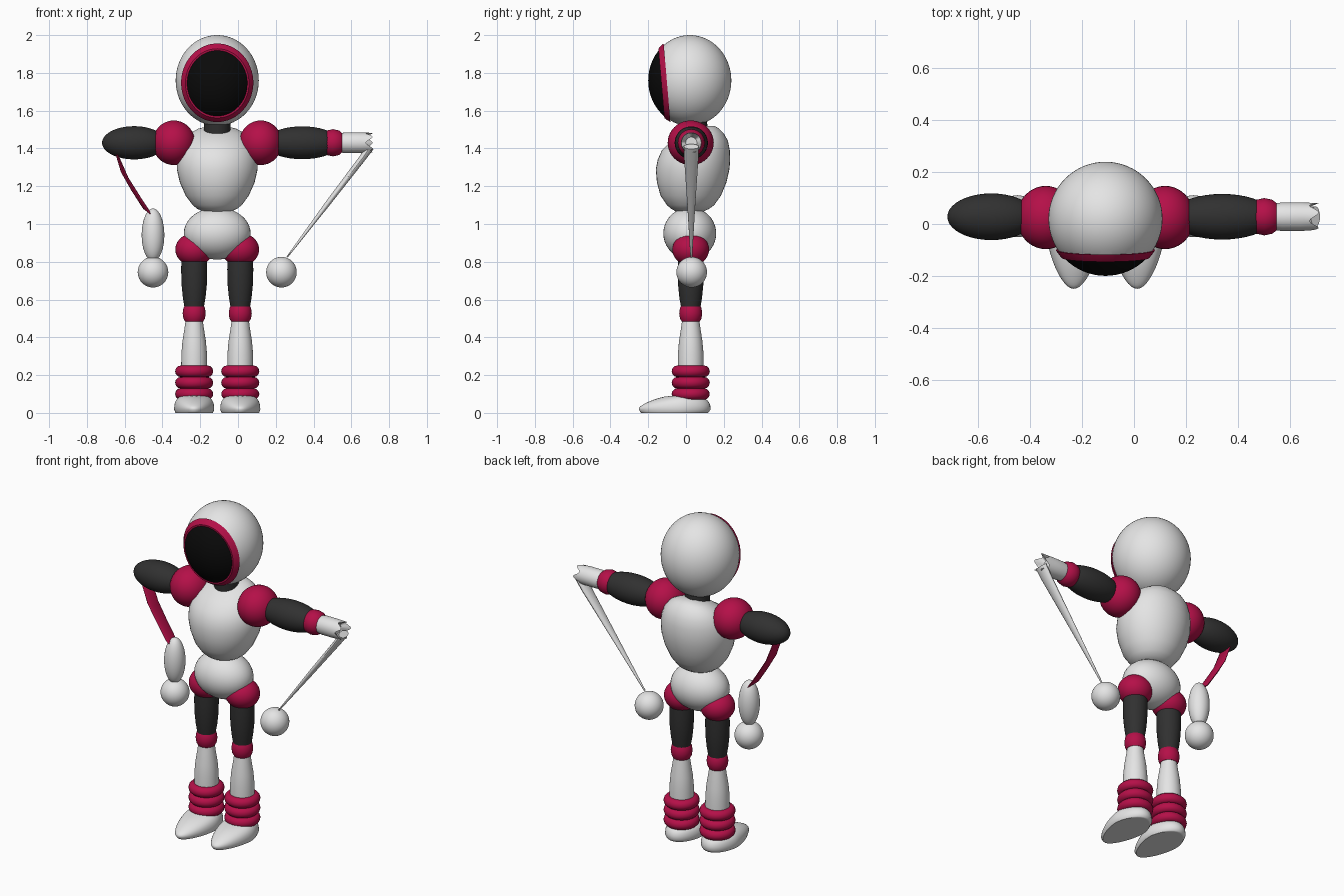
import bpy, bmesh, math
from mathutils import Vector, Matrix

cube = bpy.data.objects.get("Cube")
if cube:
    bpy.data.objects.remove(cube, do_unlink=True)

X, Y, Z = Vector((1, 0, 0)), Vector((0, 1, 0)), Vector((0, 0, 1))
MID = -0.11      # body centre line in x
DEPTH = 0.025    # centre of the limbs in y


def material(name, r, g, b, rough=0.6):
    m = bpy.data.materials.new(name)
    m.use_nodes = True
    m.diffuse_color = (r, g, b, 1)
    bsdf = m.node_tree.nodes["Principled BSDF"]
    bsdf.inputs["Base Color"].default_value = (r, g, b, 1)
    bsdf.inputs["Roughness"].default_value = rough
    return m


WHITE = material("suit white", 0.78, 0.78, 0.78)
CRIMSON = material("crimson", 0.46, 0.005, 0.065)
CHARCOAL = material("charcoal", 0.03, 0.03, 0.03)
BLACK = material("visor black", 0.003, 0.003, 0.003)


def finish(name, bm, mat, angle=40):
    bmesh.ops.recalc_face_normals(bm, faces=bm.faces)
    mesh = bpy.data.meshes.new(name)
    bm.to_mesh(mesh)
    bm.free()
    mesh.materials.append(mat)
    mesh.shade_smooth()
    mesh.set_sharp_from_angle(angle=math.radians(angle))
    ob = bpy.data.objects.new(name, mesh)
    bpy.context.collection.objects.link(ob)
    return ob


def ball(centre, radii, segments=40):
    bm = bmesh.new()
    place = Matrix.Translation(centre) @ Matrix.Diagonal((*radii, 1))
    bmesh.ops.create_uvsphere(bm, u_segments=segments, v_segments=segments // 2,
                              radius=1, matrix=place)
    return bm


def ellipsoid(name, mat, centre, radii):
    return finish(name, ball(centre, radii), mat)


def loft(name, mat, stations, u, v, count=32, jag=None):
    """Skin elliptical rings (centre, radius along u, radius along v).
    jag = (ring index, offset vector) pushes that ring into a ragged edge."""
    bm = bmesh.new()
    rings = []
    for k, (c, ru, rv) in enumerate(stations):
        ring = []
        for i in range(count):
            a = math.tau * i / count
            p = Vector(c) + u * (ru * math.cos(a)) + v * (rv * math.sin(a))
            if jag and jag[0] == k:
                p += jag[1] * math.cos(5 * a)
            ring.append(bm.verts.new(p))
        rings.append(ring)
    for a, b in zip(rings, rings[1:]):
        for i in range(count):
            j = (i + 1) % count
            bm.faces.new((a[i], a[j], b[j], b[i]))
    bm.faces.new(rings[0])
    bm.faces.new(rings[-1])
    return finish(name, bm, mat)


def column(name, mat, x, profile):
    """Upright round part from (height, radius) pairs."""
    return loft(name, mat, [((x, DEPTH, z), r, r) for z, r in profile], X, Y)


def torus(name, mat, centre, major, minor):
    bm = bmesh.new()
    n, m = 36, 12
    verts = []
    for i in range(n):
        a = math.tau * i / n
        out = Vector((math.cos(a), math.sin(a), 0))
        verts.append([bm.verts.new(Vector(centre) + out * (major + minor * math.cos(math.tau * j / m))
                                   + Z * minor * math.sin(math.tau * j / m)) for j in range(m)])
    for i in range(n):
        for j in range(m):
            p, q = verts[i], verts[(i + 1) % n]
            bm.faces.new((p[j], q[j], q[(j + 1) % m], p[(j + 1) % m]))
    return finish(name, bm, mat)


# Head: one ellipsoid sliced into helmet shell, rim and visor by two tilted planes
FACE = Vector((0, -1, -0.085)).normalized()


def head_slice(name, mat, grow, front=None, back=None):
    bm = ball((MID, 0.02, 1.76), (0.22 * grow, 0.22 * grow, 0.24 * grow), 64)
    for y, outer in ((front, True), (back, False)):
        if y is None:
            continue
        cut = bmesh.ops.bisect_plane(bm, geom=bm.verts[:] + bm.edges[:] + bm.faces[:],
                                     plane_co=(MID, y, 1.74), plane_no=FACE,
                                     clear_outer=outer, clear_inner=not outer)
        edges = [e for e in cut["geom_cut"] if isinstance(e, bmesh.types.BMEdge)]
        bmesh.ops.contextual_create(bm, geom=edges)
    finish(name, bm, mat, 30)


head_slice("helmet", WHITE, 1.0, front=-0.1)
head_slice("visor_rim", CRIMSON, 1.03, front=-0.13, back=-0.1)
head_slice("visor", BLACK, 1.0, back=-0.125)
loft("neck", CHARCOAL, [((MID, 0.05, 1.44), 0.07, 0.07), ((MID, 0.04, 1.56), 0.07, 0.07)], X, Y)

# Torso: (height, depth centre, half width, half depth), leaning back at the top
TORSO = [(1.065, 0.02, 0.07, 0.07), (1.08, 0.022, 0.105, 0.1), (1.1, 0.024, 0.13, 0.125),
         (1.15, 0.025, 0.167, 0.16), (1.22, 0.03, 0.198, 0.184), (1.29, 0.035, 0.214, 0.195),
         (1.34, 0.042, 0.214, 0.192), (1.39, 0.052, 0.206, 0.18), (1.44, 0.072, 0.182, 0.15),
         (1.48, 0.09, 0.145, 0.11), (1.505, 0.105, 0.1, 0.07), (1.52, 0.12, 0.04, 0.03)]
loft("torso", WHITE, [((MID, y, z), rx, ry) for z, y, rx, ry in TORSO], X, Y, 40)
ellipsoid("pelvis", WHITE, (MID, 0.02, 0.95), (0.177, 0.14, 0.138))


def shoe(name, x):
    bm = ball((0, 0, 0), (1, 1, 1))
    for v in bm.verts:
        t = (v.co.y + 1) / 2                      # 0 at toe, 1 at heel
        wide = 0.075 + 0.035 * min(1, t * 1.6)
        tall = 0.05 + 0.05 * min(1, t * 1.7)
        dome = max(v.co.z, 0) ** 0.75
        # boxier plan and flat, slightly tucked sole
        plan = math.hypot(v.co.x, v.co.y)
        puff = plan ** -0.35 if plan > 0.01 else 1
        tuck = 0.96 if v.co.z < -0.01 else 1
        v.co = Vector((x + v.co.x * puff * wide * tuck,
                       -0.06 + v.co.y * puff * 0.19 * tuck,
                       0.018 + dome * (tall - 0.018) if v.co.z > -0.01
                       else 0.018 * max(0, 1 + 5 * v.co.z)))
    finish(name, bm, WHITE, 50)


# Legs and shoulders, same on both sides
for side, s in (("right", -1), ("left", 1)):
    x = MID + s * 0.122
    ellipsoid(side + "_hip", CRIMSON, (x, DEPTH, 0.865), (0.1, 0.097, 0.087))
    column(side + "_thigh", CHARCOAL, x, [(0.85, 0.066), (0.76, 0.069), (0.68, 0.067),
                                          (0.61, 0.06), (0.54, 0.048)])
    column(side + "_knee", CRIMSON, x, [(0.484, 0.048), (0.5, 0.057), (0.527, 0.061),
                                        (0.555, 0.057), (0.572, 0.048)])
    column(side + "_shin", WHITE, x, [(0.5, 0.044), (0.45, 0.051), (0.38, 0.062),
                                      (0.31, 0.068), (0.22, 0.069), (0.08, 0.066)])
    for k in range(3):
        torus(f"{side}_ankle_ring_{k + 1}", CRIMSON, (x, DEPTH, 0.1 + 0.06 * k), 0.07, 0.031)
    shoe(side + "_shoe", x)
    ellipsoid(side + "_shoulder", CRIMSON, (MID + s * 0.23, DEPTH, 1.43), (0.113, 0.122, 0.118))

# Left arm, held straight out with a ragged cuff
ellipsoid("left_upper_arm", CHARCOAL, (0.34, 0.028, 1.43), (0.2, 0.088, 0.087))


def sleeve(name, mat, profile, **extra):
    loft(name, mat, [((x, 0.028, 1.43), r, r) for x, r in profile], Y, Z, 40, **extra)


sleeve("left_elbow", CRIMSON, [(0.455, 0.05), (0.47, 0.065), (0.503, 0.072),
                               (0.535, 0.065), (0.552, 0.05)])
sleeve("left_forearm", WHITE, [(0.52, 0.048), (0.57, 0.055), (0.64, 0.055), (0.695, 0.053),
                               (0.66, 0.03)], jag=(3, X * 0.018))

# Stretched strips that hang from the arms
slant = Vector((0.8, 0, -0.6))
loft("left_stretched_strip", WHITE,
     [((0.7, 0.028, 1.41), 0.04, 0.022), ((0.66, 0.028, 1.35), 0.038, 0.018),
      ((0.48, 0.028, 1.115), 0.022, 0.014), ((0.26, 0.028, 0.825), 0.005, 0.004)], Y, slant, 16)
loft("right_stretched_strip", CRIMSON,
     [((-0.645, 0.028, 1.38), 0.045, 0.01), ((-0.6, 0.028, 1.26), 0.045, 0.025),
      ((-0.54, 0.028, 1.16), 0.042, 0.032), ((-0.475, 0.028, 1.06), 0.04, 0.034)], Y, slant, 16)

# Right arm pieces and both hands
ellipsoid("right_upper_arm", CHARCOAL, (-0.55, 0.028, 1.43), (0.17, 0.09, 0.088))
ellipsoid("right_forearm", WHITE, (-0.45, 0.028, 0.942), (0.06, 0.06, 0.14))
for side, x in (("right", -0.45), ("left", 0.23)):
    ellipsoid(side + "_hand", WHITE, (x, 0.03, 0.745), (0.081, 0.081, 0.081))
